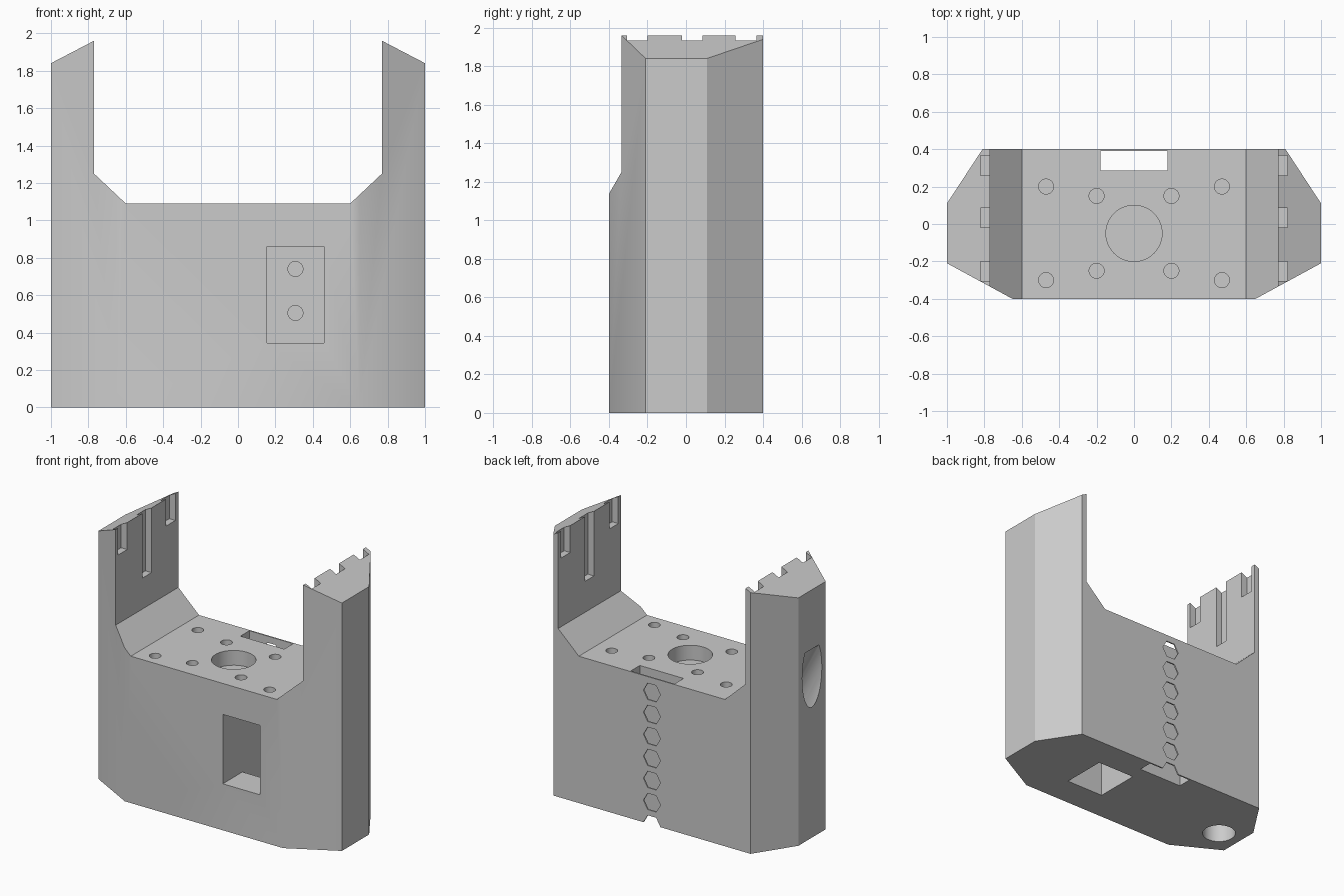
import bpy, math
from mathutils import Matrix, Vector

if "Cube" in bpy.data.objects:
    bpy.data.objects.remove(bpy.data.objects["Cube"])

grey = bpy.data.materials.new("matte grey")
grey.diffuse_color = (0.6, 0.6, 0.6, 1)
grey.use_nodes = True
grey.node_tree.nodes["Principled BSDF"].inputs["Base Color"].default_value = grey.diffuse_color

# Columns give the local 2D axes and the extrusion direction
AXES = {
    "z": Matrix(((1, 0, 0), (0, 1, 0), (0, 0, 1))),
    "y": Matrix(((1, 0, 0), (0, 0, 1), (0, 1, 0))),
}


def prism(name, pts, lo, hi, axis="z"):
    """Extrude a closed 2D outline from lo to hi along an axis."""
    n = len(pts)
    m = AXES[axis]
    verts = [m @ Vector((p[0], p[1], h)) for h in (lo, hi) for p in pts]
    faces = [tuple(reversed(range(n))), tuple(range(n, 2 * n))]
    faces += [(i, (i + 1) % n, n + (i + 1) % n, n + i) for i in range(n)]
    if m.determinant() < 0:
        faces = [tuple(reversed(f)) for f in faces]
    me = bpy.data.meshes.new(name)
    me.from_pydata([tuple(v) for v in verts], [], faces)
    ob = bpy.data.objects.new(name, me)
    bpy.context.collection.objects.link(ob)
    return ob


def rect(x0, x1, y0, y1):
    return [(x0, y0), (x1, y0), (x1, y1), (x0, y1)]


def circle(x, y, r, n=32):
    return [(x + r * math.cos(2 * math.pi * i / n),
             y + r * math.sin(2 * math.pi * i / n)) for i in range(n)]


def mirrored(half):
    return half + [(-x, y) for x, y in reversed(half)]


# Body: eight-sided footprint
body = prism("bracket_body", mirrored(
    [(0.65, -0.4), (1, -0.21), (1, 0.11), (0.81, 0.4)]), 0, 2.1)
body.data.materials.append(grey)

# Front outline with two arms and sloped arm tops
outline = prism("arm_outline", mirrored(
    [(1.1, -0.1), (1.1, 1.788), (0.77, 1.96), (0.77, 1.25), (0.6, 1.09)]),
    -0.6, 0.6, "y")
jobs = [(outline, "INTERSECT")]


def cut(*args):
    jobs.append((prism(*args), "DIFFERENCE"))


# Centre recess and screw holes in the deck
cut("centre_recess", circle(0, -0.05, 0.15, 48), 0.98, 1.2)
for s in (-1, 1):
    for x, y in ((0.2, 0.15), (0.2, -0.25), (0.47, 0.2), (0.47, -0.3)):
        cut("deck_hole", circle(s * x, y, 0.04), 0.97, 1.2)
    # Grooves inside the arms
    for y0, y1, z0 in ((-0.305, -0.2, 1.76), (-0.02, 0.085, 1.48),
                       (0.258, 0.365, 1.76)):
        cut("arm_groove", rect(*sorted((s * 0.7, s * 0.82)), y0, y1), z0, 2.2)

# Rear cable channel with hexagonal vents
cut("rear_channel", rect(-0.18, 0.18, 0.285, 0.39), -0.1, 1.3)
for i in range(7):
    cut("hex_vent", circle(0, i * 0.1635, 0.07, 6), 0.35, 0.45, "y")

# Front window meeting a shaft from below, with screw holes in its rear wall
cut("shaft", rect(0.154, 0.461, -0.17, 0.17), -0.1, 0.861)
cut("front_window", rect(0.155, 0.46, 0.345, 0.86), -0.5, 0.1, "y")
for z in (0.505, 0.74):
    cut("shaft_hole", circle(0.307, z, 0.04), 0.1, 0.27, "y")

# Cable tube: rises from the base, then bends out through the left side
cut("tube_lower", circle(-0.82, -0.05, 0.115), -0.1, 0.89)
tube = prism("tube_upper", circle(0, 0, 0.115), 0, 0.554)
tube.data.transform(Matrix.Translation((-0.82, -0.05, 0.87))
                    @ Matrix.Rotation(math.radians(-27), 4, "Y"))
jobs.append((tube, "DIFFERENCE"))

for ob, op in jobs:
    mod = body.modifiers.new(ob.name, "BOOLEAN")
    mod.operation = op
    mod.solver = "EXACT"
    mod.object = ob
    ob.hide_render = True

# Bake the cuts and drop the cutters
bpy.context.view_layer.update()
deps = bpy.context.evaluated_depsgraph_get()
result = bpy.data.meshes.new_from_object(body.evaluated_get(deps))
body.modifiers.clear()
body.data = result
for ob, op in jobs:
    bpy.data.objects.remove(ob)
result.materials.clear()
result.materials.append(grey)
for p in result.polygons:
    p.material_index = 0

bpy.context.view_layer.objects.active = body
body.select_set(True)
bpy.ops.object.shade_smooth_by_angle(angle=math.radians(30))
